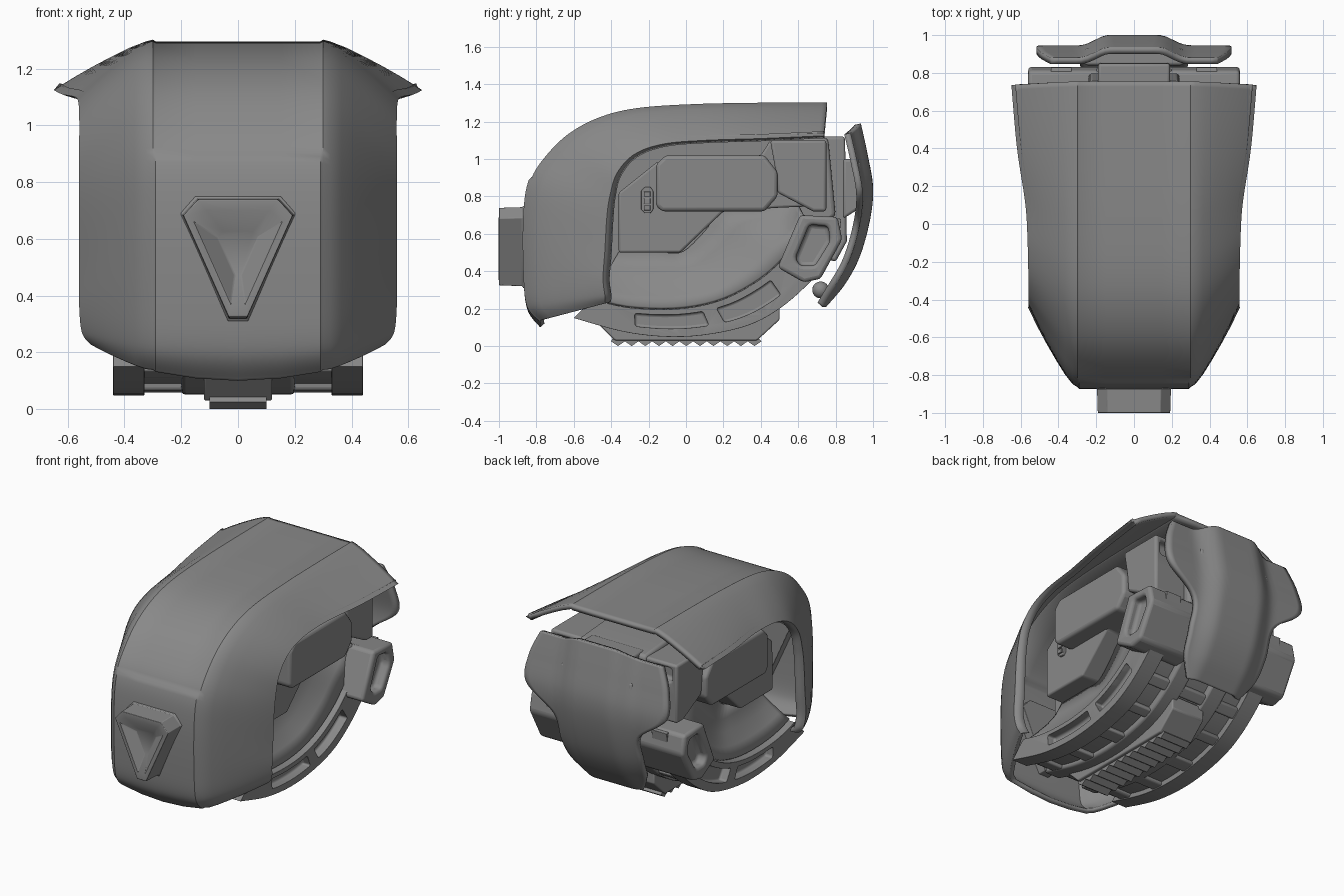
import bpy, bmesh, math
from mathutils import Vector

if "Cube" in bpy.data.objects:
    bpy.data.objects.remove(bpy.data.objects["Cube"])

grey = bpy.data.materials.new("dark_grey")
grey.diffuse_color = (.25, .25, .25, 1)
grey.use_nodes = True
grey.node_tree.nodes["Principled BSDF"].inputs["Base Color"].default_value = grey.diffuse_color


def curve(pts, t):
    """Catmull-Rom through pts, t in 0..1"""
    n = len(pts) - 1
    u = min(max(t, 0), 1) * n
    i = min(int(u), n - 1)
    f = u - i
    P = [Vector(pts[min(max(k, 0), n)]) for k in range(i - 1, i + 3)]
    return 0.5 * (2 * P[1] + (P[2] - P[0]) * f + (2 * P[0] - 5 * P[1] + 4 * P[2] - P[3]) * f * f
                  + (3 * P[1] - P[0] - 3 * P[2] + P[3]) * f ** 3)


def finish(name, bm, bevel=0.0, mirror=False, cuts=(), solid=0.0, fix=True):
    if fix:
        bmesh.ops.recalc_face_normals(bm, faces=bm.faces)
    me = bpy.data.meshes.new(name)
    bm.to_mesh(me)
    bm.free()
    me.materials.append(grey)
    ob = bpy.data.objects.new(name, me)
    bpy.context.collection.objects.link(ob)
    if solid:
        m = ob.modifiers.new("thick", 'SOLIDIFY')
        m.thickness, m.offset = solid, -1
    for c in cuts:
        m = ob.modifiers.new("cut", 'BOOLEAN')
        m.operation, m.object, m.solver = 'DIFFERENCE', c, 'EXACT'
    if bevel:
        m = ob.modifiers.new("bevel", 'BEVEL')
        m.width, m.segments, m.limit_method, m.angle_limit = bevel, 3, 'ANGLE', math.radians(35)
    if mirror:
        ob.modifiers.new("mirror", 'MIRROR')
    bpy.ops.object.select_all(action='DESELECT')
    ob.select_set(True)
    bpy.context.view_layer.objects.active = ob
    bpy.ops.object.shade_smooth_by_angle(angle=math.radians(38))
    return ob


def prism(name, yz, x0, x1, bevel=0.015, mirror=False, cuts=()):
    """Side profile extruded along x"""
    bm = bmesh.new()
    a = [bm.verts.new((x0, y, z)) for y, z in yz]
    b = [bm.verts.new((x1, y, z)) for y, z in yz]
    bm.faces.new(a)
    bm.faces.new(b[::-1])
    for i in range(len(a)):
        j = (i + 1) % len(a)
        bm.faces.new((a[i], a[j], b[j], b[i]))
    return finish(name, bm, bevel, mirror, cuts)


def cutter(name, yz, x0, x1):
    ob = prism(name, yz, x0, x1, 0.02)
    ob.hide_render = True
    ob.hide_set(True)
    return ob


def grid(rows):
    bm = bmesh.new()
    v = [[bm.verts.new(p) for p in r] for r in rows]
    for i in range(len(v) - 1):
        for j in range(len(v[0]) - 1):
            bm.faces.new((v[i][j], v[i + 1][j], v[i + 1][j + 1], v[i][j + 1]))
    return bm


# Hood shell: centre rail and side edge rail, recessed centre panel, rolled-in lip
centre = [(.755, 1.308), (.4, 1.307), (.05, 1.30), (-.25, 1.28), (-.45, 1.235), (-.62, 1.15),
          (-.75, 1.03), (-.84, .89), (-.87, .7), (-.87, .4), (-.85, .2), (-.78, .1)]
edge = [(.65, .735, 1.12), (.62, .4, 1.105), (.575, .1, 1.095), (.563, -.12, 1.075), (.56, -.27, 1.02),
        (.56, -.36, .92), (.56, -.395, .8), (.56, -.41, .68), (.56, -.42, .5), (.56, -.43, .36),
        (.55, -.42, .27), (.52, -.42, .23)]
rows = []
for k in range(89):
    t = k / 88
    c, e = curve(centre, t), Vector(curve(edge, t))
    tan = (curve(centre, t + .01) - curve(centre, t - .01)).normalized()
    ins = Vector((-tan.y, tan.x))
    d = .012 if c.y > .89 else 0
    ey = Vector((e.y, e.z))
    low = max(0, t - .85) / .15 * .035
    at = lambda f: c + ins * .003 + (ey - c) * f + Vector((0, low * (1 - f)))
    r = c + ins * d
    half = [(0, r), (.15, r + Vector((0, low * .25))), (.29, r + Vector((0, low * .9))),
            (.30, at(.015)), (.325, at(.05))]
    for f in (.12, .3, .5, .7, .88, .96):
        half.append((.325 + (e.x - .325) * min(1, f + .2 * f * (1 - f) + .03), at(.05 + .95 * f)))
    half += [(e.x - .012, ey), (e.x - .045, ey + (ey - c) * .05)]
    rt = [(x, q.x, q.y) for x, q in half]
    rows.append([(-x, y, z) for x, y, z in rt[:0:-1]] + rt)
finish("hood_shell", grid(rows), solid=.03, fix=False)

# Triangular nose with dished face
bm = bmesh.new()
tri = [(-.15, .75), (.15, .75), (.205, .69), (.035, .31), (-.035, .31), (-.205, .69)]
loops = []
for y, s in ((-.78, 1), (-.87, 1), (-.875, .96), (-1, .94), (-1, .74), (-.95, .35)):
    loops.append([bm.verts.new((x * s, y, .56 + (z - .56) * s)) for x, z in tri])
for a, b in zip(loops, loops[1:]):
    for i in range(6):
        bm.faces.new((a[i], a[(i + 1) % 6], b[(i + 1) % 6], b[i]))
bm.faces.new(loops[-1])
bm.faces.new(loops[0][::-1])
finish("nose_wedge", bm, .014)

# Curved foot ring with slots
outer = [(-.6, .15), (-.3, .07), (0, .05), (.3, .1), (.5, .2), (.68, .36), (.8, .52), (.83, .68)]
inner = [(-.5, .25), (-.3, .205), (-.03, .2), (.2, .25), (.4, .36), (.53, .48), (.6, .58), (.63, .7)]


def band(t0, t1, f0, f1, n=24):
    ts = [(t0 + (t1 - t0) * i / n) / 7 for i in range(n + 1)]
    at = lambda t, f: tuple(curve(outer, t).lerp(curve(inner, t), f))
    return [at(t, f0) for t in ts] + [at(t, f1) for t in reversed(ts)]


slots = [cutter(f"ring_slot_cutter_{i}", band(a, b, .3, .8), .385, .5)
         for i, (a, b) in enumerate(((1.1, 2.45), (2.75, 4.2)))]
prism("foot_ring", band(0, 7, 0, 1, 40), .33, .44, .02, True, slots)
prism("sole_pan", band(0, 7, .22, .8, 40), -.35, .35, .01)
for i in range(7):
    a = .3 + i * .95
    prism(f"sole_rib_{i}", band(a, a + .3, .05, .6, 4), -.35, .35, .012)
prism("sole_spine", band(0, 7, .02, .7, 40), .08, .2, .015, True)

# Tread block and sawtooth strip
prism("tread_block", [(-.5, .15), (-.38, .03), (.38, .03), (.5, .14), (.5, .23), (-.4, .2)], -.12, .12, .008)
teeth = []
for i in range(11):
    y = -.4 + i * .073
    teeth += [(y, .025), (y + .0365, 0)]
prism("tread_teeth", teeth + [(.403, .025), (.36, .07), (-.38, .07)], -.1, .1, 0)

# Funnel between ring and core
top = [(-.36, .5), (-.3, .5), (-.15, .5), (-.02, .5), (.1, .61), (.2, .72), (.42, .74), (.58, .8)]
rows = []
for k in range(31):
    a, b = curve(inner, k / 30), curve(top, k / 30)
    row = []
    for f in (0, .2, .45, .7, 1):
        q = a.lerp(b, f)
        row.append((.39 - .15 * math.sin(f * math.pi / 2), q.x, q.y))
    rows.append(row)
finish("funnel_wall", grid(rows), mirror=True, solid=.02)

# Core body and side panels
prism("core_body", [(-.46, .3), (-.46, .85), (-.3, 1.03), (-.1, 1.1), (.5, 1.13), (.76, 1.11), (.8, .7),
                    (.6, .52), (.2, .3), (-.2, .22)], -.24, .24, .02)
prism("side_panel", [(-.36, .5), (-.36, .82), (-.16, .98), (.4, 1.02), (.45, 1.1), (.63, 1.1), (.63, .95),
                     (.75, .75), (.5, .74), (.2, .72), (-.03, .5)], .2, .38, .012, True)
prism("side_pod", [(-.16, .75), (-.13, .72), (.42, .72), (.49, .8), (.49, .93), (.42, 1.02), (-.11, 1.02),
                   (-.16, .97)], .3, .49, .02, True)

# Small button plate
prism("button_plate", [(-.24, .73), (-.22, .71), (-.19, .71), (-.175, .73), (-.175, .83), (-.19, .85),
                       (-.22, .85), (-.24, .83)], .37, .395, .004, True)
for i in range(3):
    z = .725 + i * .037
    prism(f"button_{i}", [(-.225, z), (-.19, z), (-.19, z + .027), (-.225, z + .027)], .39, .405, .003, True)

# Rear upper bracket with recess, and rear spine
rec = cutter("bracket_cutter", [(.7, .98), (.9, .98), (.9, 1.07), (.7, 1.07)], .3, .42)
prism("rear_bracket", [(.45, 1.1), (.75, 1.1), (.75, .9), (.75, .72), (.68, .72), (.49, .82), (.48, .93)],
      .2, .46, .015, True, [rec])
prism("rear_spine", [(.7, 1.12), (.85, 1.12), (.86, .56), (.8, .45), (.65, .5)], -.19, .19, .015)
prism("shield_mount", [(.84, 1.0), (.93, 1.0), (.95, .75), (.84, .68)], -.26, .26, .015)

# Rear side blocks with slot
cut = cutter("side_block_cutter", [(.66, .65), (.76, .64), (.77, .56), (.69, .43), (.61, .43), (.585, .47)], .5, .7)
prism("rear_side_block", [(.61, .7), (.81, .69), (.835, .57), (.72, .36), (.63, .34), (.49, .42)],
      .18, .56, .02, True, [cut])

# Rear shield with wings
prof = [(.935, 1.19), (.97, 1.03), (1.0, .85), (.985, .68), (.93, .48), (.85, .33), (.75, .21)]
wide = [(.44, 0), (.5, 0), (.5, 0), (.31, 0), (.29, 0), (.27, 0), (.2, 0)]
rows = []
for k in range(49):
    t = k / 48
    p, w = curve(prof, t), curve(wide, t).x
    row = []
    for j in range(-14, 15):
        x = w * j / 14
        s = min(max((abs(x) - .13) / .16, 0), 1)
        s = s * s * (3 - 2 * s)
        row.append((x, p.x - .055 * s, p.y - .05 * s * (1 - t)))
    rows.append(row[::-1])
finish("rear_shield", grid(rows), solid=.035, fix=False)

# Hinge ball under the shield
bm = bmesh.new()
bmesh.ops.create_uvsphere(bm, u_segments=20, v_segments=12, radius=.045)
bmesh.ops.translate(bm, verts=bm.verts, vec=(0, .72, .3))
finish("hinge_ball", bm)
